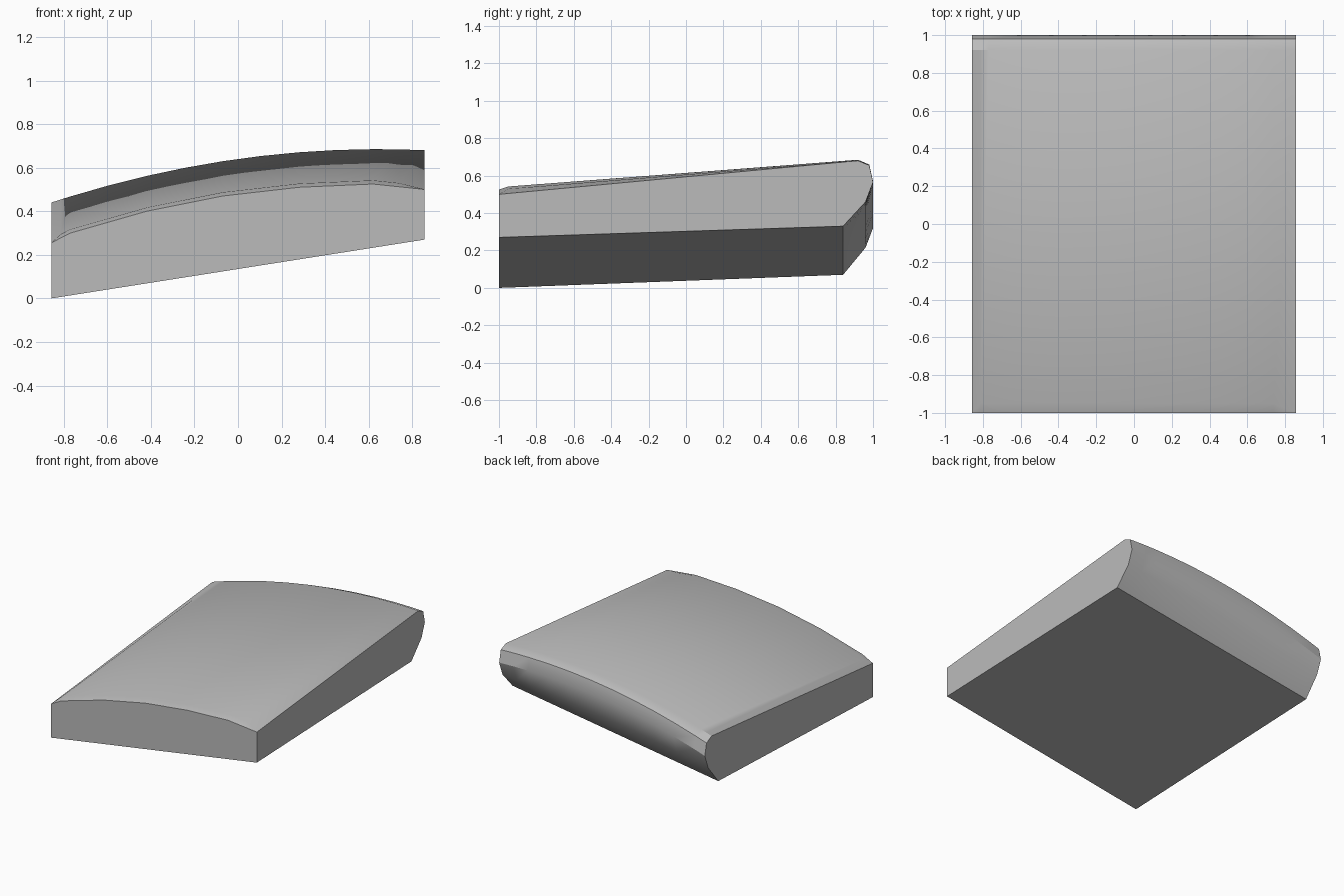
import bpy, bmesh, math

cube = bpy.data.objects.get("Cube")
if cube:
    bpy.data.objects.remove(cube, do_unlink=True)

grey = bpy.data.materials.new("plain_grey")
grey.use_nodes = True
color = (0.5, 0.5, 0.5, 1)
grey.diffuse_color = color
grey.node_tree.nodes["Principled BSDF"].inputs["Base Color"].default_value = color

LEFT, RIGHT = -0.857, 0.857
# Crown of the front edge: x, z
FRONT = [(LEFT, 0.255), (-0.77, 0.3), (-0.42, 0.4), (-0.07, 0.47),
         (0.28, 0.51), (0.62, 0.525), (RIGHT, 0.5)]
# Rounded rear edge: y, z at the -x end, z at the +x end, share of the crown
REAR = [(0.92, 0.44, 0.68, 1), (0.98, 0.41, 0.655, 1), (1.0, 0.32, 0.565, 1),
        (0.96, 0.215, 0.46, 0.3), (0.84, 0.07, 0.33, 0)]


def front_height(x):
    for (x0, z0), (x1, z1) in zip(FRONT, FRONT[1:]):
        if x <= x1:
            return z0 + (z1 - z0) * (x - x0) / (x1 - x0)
    return FRONT[-1][1]


def section(x):
    """Closed outline of the slab across one column."""
    t = (x - LEFT) / (RIGHT - LEFT)
    crown = 0.32 * t * (1 - t)
    at_end = x in (LEFT, RIGHT)
    z = front_height(x)
    pts = [(x, -1, 0.27 * t), (x, -1, z)]
    # the front chamfer runs out into the corners
    pts.append((x, -1, z) if at_end else (x, -0.95, z + 0.017))
    pts += [(x, y, a + (b - a) * t + crown * k) for y, a, b, k in REAR]
    return pts


# Columns at the crown points, with one more between each pair
knots = [p[0] for p in FRONT]
columns = sorted(knots + [(a + b) / 2 for a, b in zip(knots, knots[1:])])

# Loft the slab through the columns
bm = bmesh.new()
loops = [[bm.verts.new(p) for p in section(x)] for x in columns]
for a, b in zip(loops, loops[1:]):
    for i in range(len(a)):
        j = (i + 1) % len(a)
        bm.faces.new((a[i], a[j], b[j], b[i]))
bm.faces.new(loops[0])
bm.faces.new(loops[-1])
bmesh.ops.remove_doubles(bm, verts=bm.verts, dist=0.0005)
bmesh.ops.recalc_face_normals(bm, faces=bm.faces)
mesh = bpy.data.meshes.new("curved_slab")
bm.to_mesh(mesh)
bm.free()
mesh.materials.append(grey)

slab = bpy.data.objects.new("curved_slab", mesh)
bpy.context.collection.objects.link(slab)
bpy.context.view_layer.objects.active = slab
slab.select_set(True)
bpy.ops.object.shade_smooth_by_angle(angle=math.radians(30))
